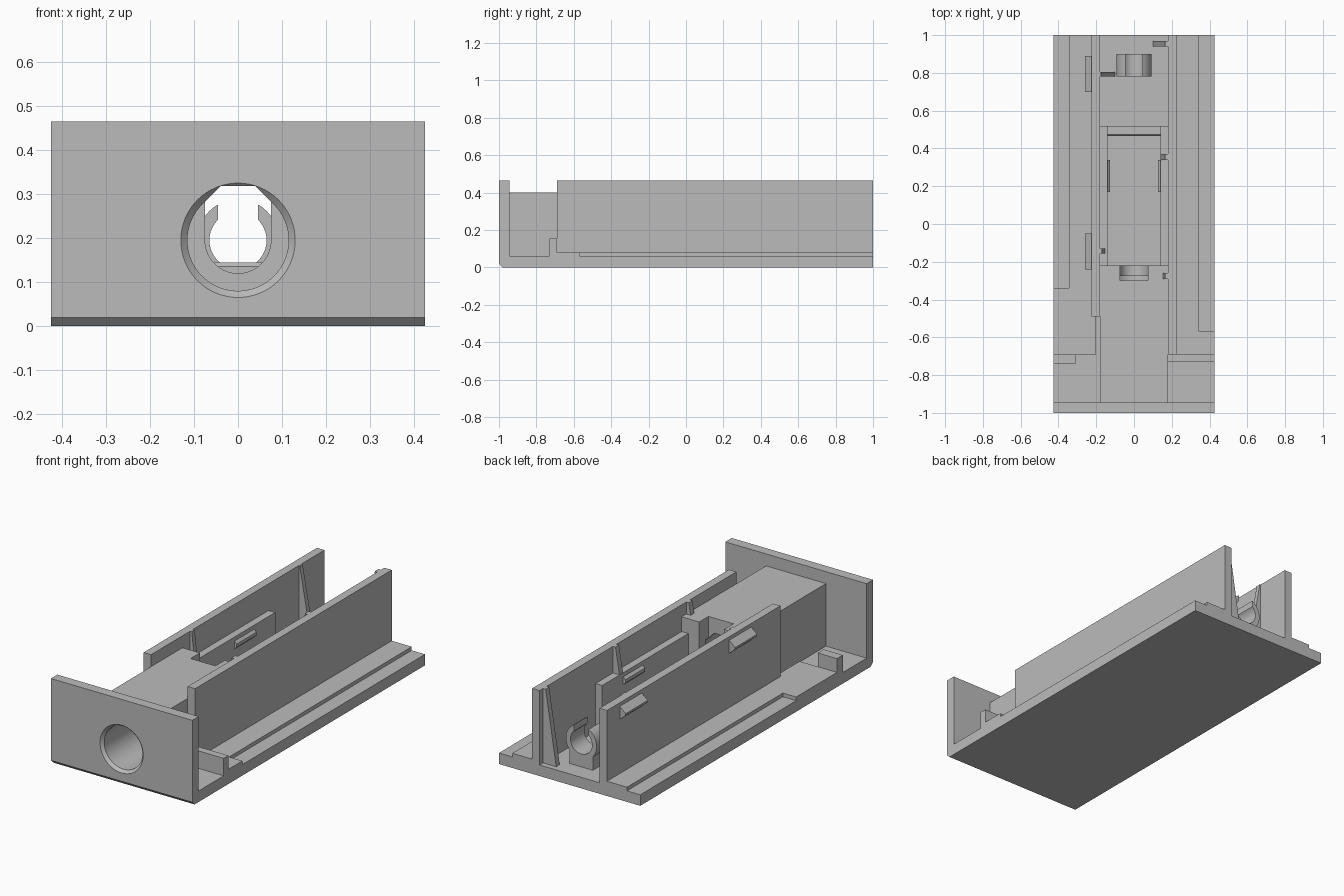
import bpy, bmesh, math
from mathutils import Vector

if "Cube" in bpy.data.objects:
    bpy.data.objects.remove(bpy.data.objects["Cube"])

grey = bpy.data.materials.new("plain grey")
grey.diffuse_color = (0.5, 0.5, 0.5, 1)
grey.use_nodes = True
grey.node_tree.nodes["Principled BSDF"].inputs["Base Color"].default_value = grey.diffuse_color


def finish(name, bm):
    bmesh.ops.recalc_face_normals(bm, faces=bm.faces)
    me = bpy.data.meshes.new(name)
    bm.to_mesh(me)
    bm.free()
    me.materials.append(grey)
    ob = bpy.data.objects.new(name, me)
    bpy.context.collection.objects.link(ob)
    return ob


def prism(name, profile, axis, a, b):
    """Extrude a 2D profile from a to b: (x,z) along y, or (y,z) along x."""
    bm = bmesh.new()
    put = (lambda p, t: (p[0], t, p[1])) if axis == "y" else (lambda p, t: (t, p[0], p[1]))
    f = bm.faces.new([bm.verts.new(put(p, a)) for p in profile])
    ext = bmesh.ops.extrude_face_region(bm, geom=[f])["geom"]
    step = Vector((0, b - a, 0)) if axis == "y" else Vector((b - a, 0, 0))
    bmesh.ops.translate(bm, vec=step, verts=[v for v in ext if isinstance(v, bmesh.types.BMVert)])
    return finish(name, bm)


def box(name, x0, x1, y0, y1, z0, z1):
    return prism(name, [(x0, z0), (x1, z0), (x1, z1), (x0, z1)], "y", y0, y1)


def arc(r, start, end, n):
    """Points of an arc around the bore axis, in degrees."""
    return [(r * math.cos(math.radians(start + (end - start) * i / n)),
             AXIS_Z + r * math.sin(math.radians(start + (end - start) * i / n))) for i in range(n + 1)]


def cut(ob, cutters):
    bpy.context.view_layer.objects.active = ob
    for c in cutters:
        m = ob.modifiers.new("cut", "BOOLEAN")
        m.operation, m.solver, m.object = "DIFFERENCE", "EXACT", c
        bpy.ops.object.modifier_apply(modifier=m.name)


def smooth(ob):
    bpy.ops.object.select_all(action="DESELECT")
    ob.select_set(True)
    bpy.context.view_layer.objects.active = ob
    bpy.ops.object.shade_smooth_by_angle(angle=math.radians(25))


AXIS_Z = 0.195
W, H = 0.425, 0.465

# base slab with raised decks on both sides
prism("base", [(-0.98, 0), (1, 0), (1, 0.06), (-1, 0.06), (-1, 0.02)], "x", -W, W)
box("left_deck", -0.345, -0.2, -0.69, 1, 0.05, 0.08)
box("left_deck_front", -W, -0.345, -0.69, -0.34, 0.05, 0.08)
box("right_deck", 0.2, 0.345, -0.69, 1, 0.05, 0.08)
box("right_deck_front", 0.345, W, -0.69, -0.57, 0.05, 0.08)

# cross stops at the front of the decks
box("left_stop", -W, -0.31, -0.74, -0.69, 0.05, 0.155)
box("right_stop", 0.18, W, -0.73, -0.69, 0.05, 0.155)

# long side walls
box("left_wall", -0.225, -0.18, -0.49, 1, 0.05, H)
box("right_wall", 0.18, 0.225, -0.69, 1, 0.05, H)

# front plate and bored block
plate = prism("front_plate", [(-0.98, 0), (-0.945, 0), (-0.945, H), (-1, H), (-1, 0.02)], "x", -W, W)
block = box("bore_block", -0.18, 0.18, -0.945, -0.22, 0.05, 0.4)

# bore: round with a flattened pointed roof
R = 0.115
roof = R * math.sqrt(2) - 0.123
bore = prism("bore_cutter", arc(R, 135, 405, 48) + [(roof, AXIS_Z + 0.123), (-roof, AXIS_Z + 0.123)],
             "y", -1.1, -0.275)
# flared mouth
bm = bmesh.new()
rings = [[bm.verts.new((x, y, z)) for x, z in arc(r, 0, 360, 64)[:-1]]
         for r, y in ((0.145, -1.015), (0.115, -0.985))]
for i in range(64):
    j = (i + 1) % 64
    bm.faces.new((rings[0][i], rings[0][j], rings[1][j], rings[1][i]))
for ring in rings:
    bm.faces.new(ring)
mouth = finish("mouth_cutter", bm)
# open-topped slot at the rear of the block
slot = prism("slot_cutter", arc(0.075, 180, 360, 32) + [(0.075, 0.5), (-0.075, 0.5)], "y", -0.3, -0.1)
cut(plate, [bore, mouth])
cut(block, [bore, slot])
for c in (bore, mouth, slot):
    bpy.data.objects.remove(c)
smooth(plate)
smooth(block)

# pocket side walls, rear sill and inner snap bumps
for name, s in (("left", -1), ("right", 1)):
    xs = sorted((s * 0.14, s * 0.18))
    box(name + "_pocket_wall", *xs, -0.22, 0.52, 0.05, 0.32)
    prism(name + "_pocket_bump", [(s * 0.145, 0.25), (s * 0.127, 0.268), (s * 0.127, 0.285),
                                  (s * 0.145, 0.303)], "y", 0.17, 0.34)
prism("pocket_sill", [(0.465, 0.05), (0.52, 0.05), (0.52, 0.145), (0.475, 0.145), (0.465, 0.135)],
      "x", -0.14, 0.14)

# snap wedges outside the left wall
for i, (a, b) in enumerate(((-0.24, -0.05), (0.7, 0.89))):
    prism(f"outer_wedge_{i + 1}", [(-0.22, 0.45), (-0.26, 0.415), (-0.26, 0.405), (-0.22, 0.37)], "y", a, b)

# tapered ribs on the inside of the walls: side, y range, foot x, top x, foot z
ribs = ((-1, -0.155, -0.13, 0.152, 0.17, 0.31), (-1, 0.78, 0.805, 0.1, 0.175, 0.05),
        (1, -0.29, -0.26, 0.152, 0.165, 0.39), (1, 0.34, 0.37, 0.14, 0.165, 0.31),
        (1, 0.94, 0.97, 0.1, 0.165, 0.05))
for i, (s, a, b, foot, top, z) in enumerate(ribs):
    prism(f"rib_{i + 1}", [(s * foot, z), (s * 0.19, z), (s * 0.19, H), (s * top, H)], "y", a, b)

# open clip ring on a pedestal
gap = 0.045
a_out = math.degrees(math.acos(gap / 0.093))
a_in = math.degrees(math.acos(gap / 0.065))
clip = prism("clip_ring", arc(0.093, 180 - a_out, 360 + a_out, 40) + arc(0.065, 360 + a_in, 180 - a_in, 40),
             "y", 0.78, 0.9)
smooth(clip)
leg = [(x, z) for x, z in arc(0.08, 210, 330, 16)]
prism("clip_pedestal", leg + [(0.07, 0.05), (-0.07, 0.05)], "y", 0.78, 0.9)
